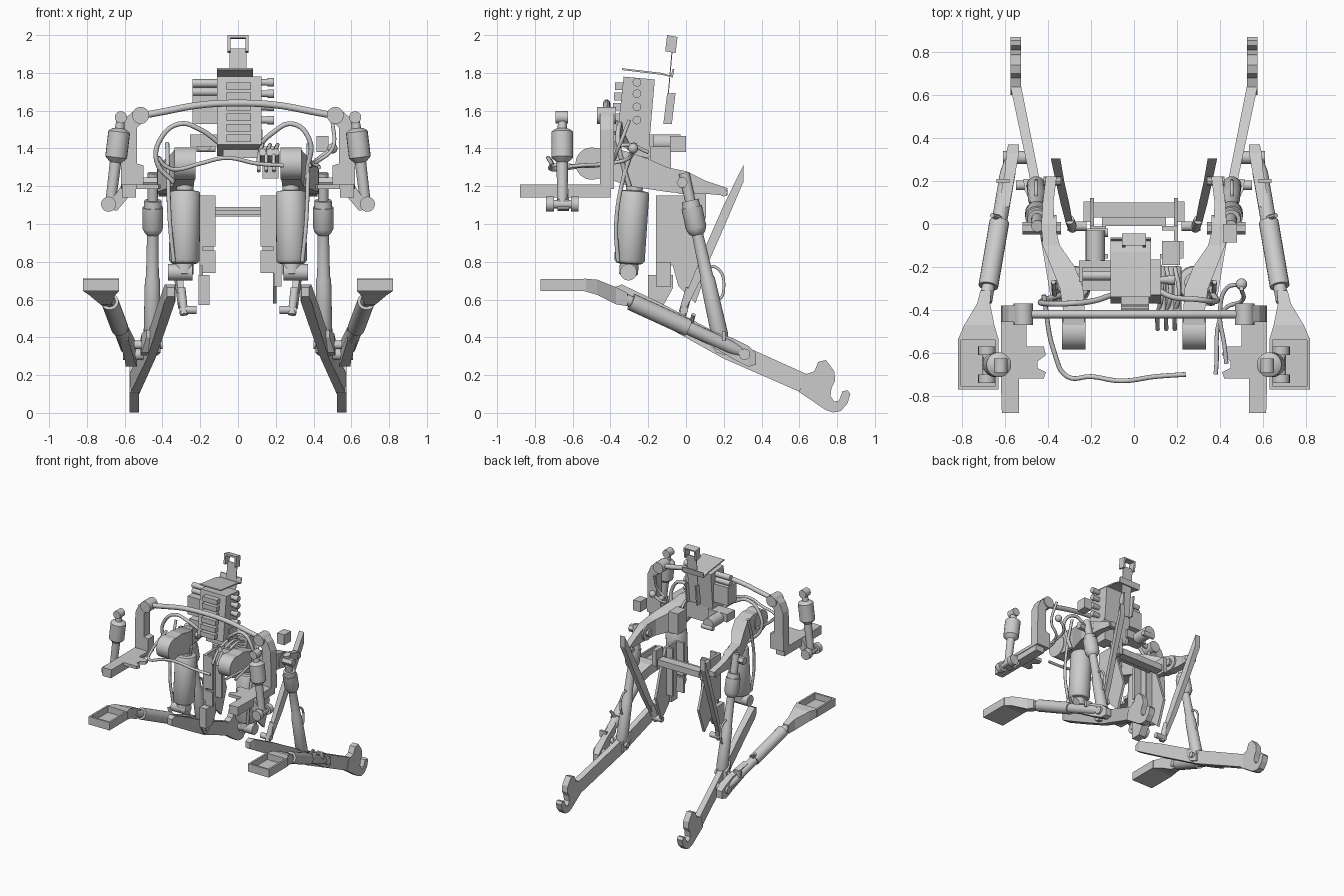
import bpy, bmesh, math
from mathutils import Vector as V


def finish(name, bm, mirror, smooth=False):
    bmesh.ops.recalc_face_normals(bm, faces=bm.faces)
    me = bpy.data.meshes.new(name)
    bm.to_mesh(me)
    bm.free()
    ob = bpy.data.objects.new(name, me)
    bpy.context.collection.objects.link(ob)
    if mirror:
        ob.modifiers.new("mirror", 'MIRROR').use_mirror_merge = False
    if smooth:
        bpy.ops.object.select_all(action='DESELECT')
        bpy.context.view_layer.objects.active = ob
        ob.select_set(True)
        bpy.ops.object.shade_smooth_by_angle(angle=math.radians(35))
    return ob


def skin(name, rings, mirror, smooth=False):
    bm = bmesh.new()
    vs = [[bm.verts.new(p) for p in r] for r in rings]
    n = len(vs[0])
    for a, b in zip(vs, vs[1:]):
        for i in range(n):
            bm.faces.new((a[i], a[(i + 1) % n], b[(i + 1) % n], b[i]))
    bm.faces.new(vs[0])
    bm.faces.new(vs[-1])
    return finish(name, bm, mirror, smooth)


def plate(name, pts, axis, lo, hi, mirror=False):
    """Extrude a 2D outline along an axis."""
    def at(p, d):
        return {'x': (d, p[0], p[1]), 'y': (p[0], d, p[1]), 'z': (p[0], p[1], d)}[axis]
    return skin(name, [[at(p, lo) for p in pts], [at(p, hi) for p in pts]], mirror)


def box(name, x, y, z, mirror=False):
    return plate(name, [(x[0], y[0]), (x[1], y[0]), (x[1], y[1]), (x[0], y[1])], 'z', z[0], z[1], mirror)


def turned(name, a, b, prof, mirror=False, n=20):
    """Lathe (t, radius) stations along the line a-b."""
    a, b = V(a), V(b)
    q = (b - a).to_track_quat('Z', 'Y')
    rings = []
    for t, r in prof:
        c = a.lerp(b, t)
        rings.append([c + q @ V((r * math.cos(k * math.tau / n), r * math.sin(k * math.tau / n), 0)) for k in range(n)])
    return skin(name, rings, mirror, True)


def rod(name, a, b, r, mirror=False, n=20):
    return turned(name, a, b, [(0, r), (1, r)], mirror, n)


def beam(name, secs, mirror=False):
    """Loft rectangular sections: (x, y, z, half width, half height)."""
    return skin(name, [[(x - w, y, z - h), (x + w, y, z - h), (x + w, y, z + h), (x - w, y, z + h)]
                       for x, y, z, w, h in secs], mirror)


def ball(name, c, r, mirror=False):
    bm = bmesh.new()
    bmesh.ops.create_uvsphere(bm, u_segments=16, v_segments=10, radius=r)
    bmesh.ops.translate(bm, vec=c, verts=bm.verts)
    return finish(name, bm, mirror, True)


def hose(name, pts, r, both=False):
    for s in ((1, -1) if both else (1,)):
        cu = bpy.data.curves.new(name, 'CURVE')
        cu.dimensions = '3D'
        cu.bevel_depth, cu.bevel_resolution, cu.resolution_u = r, 3, 6
        cu.use_fill_caps = True
        sp = cu.splines.new('BEZIER')
        sp.bezier_points.add(len(pts) - 1)
        for bp, p in zip(sp.bezier_points, pts):
            bp.co = (p[0] * s, p[1], p[2])
            bp.handle_left_type = bp.handle_right_type = 'AUTO'
        bpy.context.collection.objects.link(bpy.data.objects.new(name, cu))


# Lower links with hook ends
beam("lower_link", [(.355, -.38, .64, .02, .025), (.36, -.34, .635, .028, .045), (.40, -.12, .52, .025, .055),
                    (.46, .2, .345, .022, .058), (.55, .64, .15, .025, .055)], True)
plate("hook", [(.60, .11), (.62, .2), (.68, .22), (.70, .27), (.74, .28), (.76, .255), (.785, .22), (.79, .17),
               (.77, .13), (.765, .09), (.785, .06), (.81, .065), (.83, .115), (.855, .12), (.87, .10), (.855, .05),
               (.82, .01), (.78, .002), (.74, .015)], 'x', .525, .575, True)

# Side stabilizers: pocket bracket, clevis neck, telescopic tube
box("stabilizer_pocket_floor", (.63, .82), (-.77, -.53), (.645, .66), True)
box("stabilizer_pocket_front", (.63, .82), (-.77, -.755), (.645, .71), True)
box("stabilizer_pocket_outer", (.805, .82), (-.77, -.53), (.645, .71), True)
box("stabilizer_pocket_inner", (.63, .645), (-.77, -.53), (.645, .71), True)
beam("stabilizer_neck", [(.725, -.54, .678, .095, .033), (.72, -.47, .665, .07, .04), (.70, -.37, .62, .03, .045),
                         (.69, -.31, .60, .025, .035)], True)
turned("stabilizer_tube", (.69, -.36, .62), (.57, .34, .30),
       [(0, .03), (.1, .03), (.1, .046), (.53, .046), (.53, .036), (.85, .036), (.9, .03), (1, .02)], True)
beam("stabilizer_fork", [(.605, .08, .42, .025, .035), (.575, .25, .34, .025, .055), (.565, .33, .30, .03, .055),
                         (.56, .37, .285, .025, .03)], True)
rod("stabilizer_pin", (.47, .31, .31), (.61, .31, .31), .03, True)
rod("stabilizer_lock_pin", (.60, .02, .44), (.66, .04, .52), .012, True, 8)
box("lock_tab", (.58, .64), (.19, .21), (.38, .43), True)

# Lift arms on the rear shaft
rod("arm_boss", (.225, -.5, 1.32), (.335, -.5, 1.32), .085, True, 28)
beam("lift_arm", [(.28, -.52, 1.32, .05, .075), (.28, -.40, 1.32, .05, .085), (.29, -.30, 1.29, .055, .09),
                  (.33, -.2, 1.265, .055, .08), (.385, -.1, 1.235, .04, .065), (.40, 0, 1.22, .03, .06),
                  (.40, .1, 1.195, .025, .035), (.385, .22, 1.17, .025, .02)], True)
rod("arm_eye", (.36, -.02, 1.22), (.43, -.02, 1.22), .062, True, 24)
rod("arm_bolt", (.34, -.02, 1.22), (.52, -.02, 1.22), .03, True, 6)
rod("arm_small_bolt", (.34, .2, 1.165), (.42, .2, 1.165), .02, True, 8)

# Lift rods between arms and lower links
turned("lift_rod", (.45, -.01, 1.27), (.455, .19, .36),
       [(0, .028), (.16, .028), (.16, .045), (.2, .048), (.2, .055), (.32, .055), (.35, .042), (.36, .03), (.6, .034),
        (.62, .04), (.94, .045), (1, .03)], True)
beam("rod_fork", [(.45, .11, .42, .035, .02), (.46, .16, .37, .05, .05), (.47, .21, .35, .045, .045)], True)
rod("rod_lower_pin", (.40, .18, .36), (.55, .18, .36), .022, True)
hose("rod_handle", [(.455, .12, .62), (.455, .17, .60), (.455, .20, .66), (.455, .16, .77), (.455, .09, .76)], .008, True)

# Diagonal struts
beam("diagonal_strut", [(.365, .305, 1.27, .022, .045), (.345, .2, 1.04, .02, .06),
                        (.32, .09, .79, .02, .06), (.30, .0, .59, .016, .04)], True)
rod("strut_pin", (.22, -.01, .545), (.31, -.01, .545), .022, True, 12)
rod("strut_foot", (.30, .02, .66), (.285, -.02, .52), .022, True, 12)

# Lift cylinders
turned("lift_cylinder", (.28, -.27, 1.24), (.285, -.305, .72),
       [(0, .045), (.12, .045), (.13, .075), (.15, .081), (.83, .081), (.86, .07), (.87, .05), (.97, .05), (1, .03)], True, 28)
rod("cylinder_foot_pin", (.24, -.305, .745), (.37, -.305, .745), .044, True)
hose("cylinder_pipe", [(.375, -.27, 1.43), (.37, -.33, 1.25), (.36, -.37, 1.0), (.34, -.36, .8)], .011, True)

# Central frame: side plates, cross member, brackets
plate("frame_plate", [(-.16, 1.15), (-.01, 1.15), (.06, .97), (.12, .78), (.05, .58), (-.04, .67), (-.07, .78), (-.16, .78)],
      'x', .185, .205, True)
box("frame_flange_upper", (.12, .2), (-.16, -.14), (.88, 1.15), True)
box("frame_flange_lower", (.12, .19), (-.16, -.14), (.74, .86), True)
box("frame_rear_flange", (.13, .20), (-.03, -.01), (.76, 1.15), True)
box("cross_member", (-.19, .19), (.03, .1), (1.04, 1.09))
box("cross_member_lip", (-.15, .15), (-.01, .03), (1.05, 1.075))
box("frame_end_clip", (.2, .235), (.01, .105), (1.03, 1.16), True)
plate("left_foot_block", [(-.2, .73), (-.07, .73), (-.07, .66), (-.12, .57), (-.2, .57)], 'x', -.21, -.15)
box("right_foot_block", (.19, .23), (-.16, -.08), (.67, .8))

# Sway mounting brackets and arched bar
plate("mount_plate", [(.62, -.38), (.5, -.38), (.5, -.57), (.42, -.57), (.41, -.61), (.45, -.64), (.45, -.67), (.41, -.69),
                      (.42, -.72), (.535, -.72), (.535, -.88), (.615, -.88), (.62, -.72)], 'z', 1.185, 1.21, True)
box("mount_rib", (.54, .615), (-.88, -.40), (1.14, 1.186), True)
plate("mount_upright", [(.50, 1.2), (.62, 1.2), (.615, 1.5), (.585, 1.57), (.55, 1.6), (.50, 1.61), (.49, 1.55),
                        (.535, 1.51), (.535, 1.32), (.50, 1.31)], 'y', -.455, -.38, True)
rod("upright_head", (.515, -.47, 1.575), (.515, -.37, 1.575), .045, True)
hose("arched_bar", [(-.53, -.42, 1.57), (-.42, -.42, 1.59), (-.2, -.42, 1.63), (0, -.42, 1.64), (.2, -.42, 1.63),
                    (.42, -.42, 1.59), (.53, -.42, 1.57)], .019)
plate("shock_bracket", [(.54, 1.2), (.62, 1.2), (.66, 1.14), (.70, 1.13), (.70, 1.08), (.64, 1.07), (.59, 1.13)],
      'y', -.68, -.62, True)

# Small shock cylinders
turned("shock", (.62, -.655, 1.56), (.675, -.655, 1.11),
       [(0, .022), (.12, .025), (.13, .04), (.16, .058), (.46, .058), (.5, .04), (.52, .03), (1, .028)], True)
rod("shock_top_eye", (.62, -.69, 1.565), (.62, -.625, 1.565), .032, True)
rod("shock_lower_pin", (.685, -.74, 1.105), (.685, -.57, 1.105), .022, True)
for y in (-.72, -.59):
    rod("shock_pin_head", (.685, y - .02, 1.105), (.685, y + .02, 1.105), .04, True)

# Control valve stack
plate("valve_body", [(-.33, 1.78), (-.165, 1.765), (-.2, 1.36), (-.37, 1.42)], 'x', -.11, .125)
for i in range(6):
    z = 1.75 - i * .055
    y = -.35 - i * .006
    box("valve_fin", (-.06, .07), (y - .025, y + .08), (z - .04, z))
for z in (1.75, 1.69, 1.62, 1.55):
    turned("solenoid", (.12, -.26, z), (.19, -.26, z), [(0, .018), (.5, .018), (.5, .023), (1, .023)], n=12)
for z in (1.745, 1.70):
    rod("valve_port", (-.24, -.24, z), (-.1, -.24, z), .022)
box("valve_side_block", (-.24, -.1), (-.31, -.2), (1.53, 1.68))
box("valve_base", (-.08, .13), (-.3, -.19), (1.35, 1.5))
box("valve_side_base", (-.255, -.08), (-.27, -.17), (1.41, 1.475))
for x in (.13, .17, .2):
    rod("coupling", (x, -.42, 1.38), (x, -.2, 1.33), .02, n=12)
box("coupling_block", (.13, .215), (-.19, -.08), (1.24, 1.41))
rod("left_pump", (-.18, -.17, 1.43), (-.18, -.03, 1.43), .045)
rod("left_pump_pipe", (-.22, -.04, 1.4), (-.12, -.04, 1.4), .02, n=12)

# Top link mast with square clevis
plate("valve_cover", [(-.34, 1.815), (-.34, 1.825), (-.13, 1.80), (-.08, 1.785), (-.07, 1.82), (-.062, 1.82),
                      (-.07, 1.775), (-.13, 1.79)], 'x', -.11, .08)
plate("mast_plate", [(-.075, 1.93), (-.07, 1.93), (-.105, 1.53), (-.11, 1.53)], 'x', -.045, .045)
plate("mast_side", [(-.1, 1.69), (-.055, 1.695), (-.075, 1.53), (-.12, 1.53)], 'x', .04, .052, True)
plate("mast_clevis_side", [(-.1, 2), (-.045, 1.99), (-.055, 1.905), (-.11, 1.915)], 'x', .04, .055, True)
plate("mast_clevis_top", [(-.1, 2), (-.045, 1.99), (-.046, 1.98), (-.101, 1.985)], 'x', -.045, .045)

# Sockets and hoses
box("socket_box", (.415, .48), (-.085, 0), (1.38, 1.465))
ball("lever_knob", (.5, -.28, 1.4), .027)
hose("lever_hose", [(.5, -.28, 1.4), (.43, -.3, 1.35), (.40, -.42, 1.32), (.42, -.56, 1.31), (.43, -.65, 1.3)], .01)
hose("right_side_hose", [(.5, -.3, 1.55), (.5, -.36, 1.4), (.42, -.4, 1.33), (.38, -.7, 1.31)], .01)
hose("left_loop_hose", [(-.1, -.33, 1.43), (-.2, -.36, 1.5), (-.31, -.37, 1.53), (-.41, -.37, 1.45), (-.43, -.36, 1.33),
                        (-.34, -.33, 1.22)], .013)
hose("right_loop_hose", [(.1, -.3, 1.4), (.18, -.34, 1.48), (.29, -.35, 1.53), (.38, -.36, 1.44), (.37, -.33, 1.3),
                         (.36, -.3, 1.2)], .013)
hose("front_hose", [(-.42, -.33, 1.35), (-.37, -.6, 1.3), (-.31, -.71, 1.29), (-.2, -.71, 1.32), (-.06, -.73, 1.35),
                    (.1, -.71, 1.32), (.24, -.7, 1.31)], .011)
for x in (.11, .15, .19):
    hose("short_hose", [(x, -.2, 1.38), (x + .02, -.32, 1.42), (x, -.42, 1.36), (x, -.49, 1.28)], .01)
